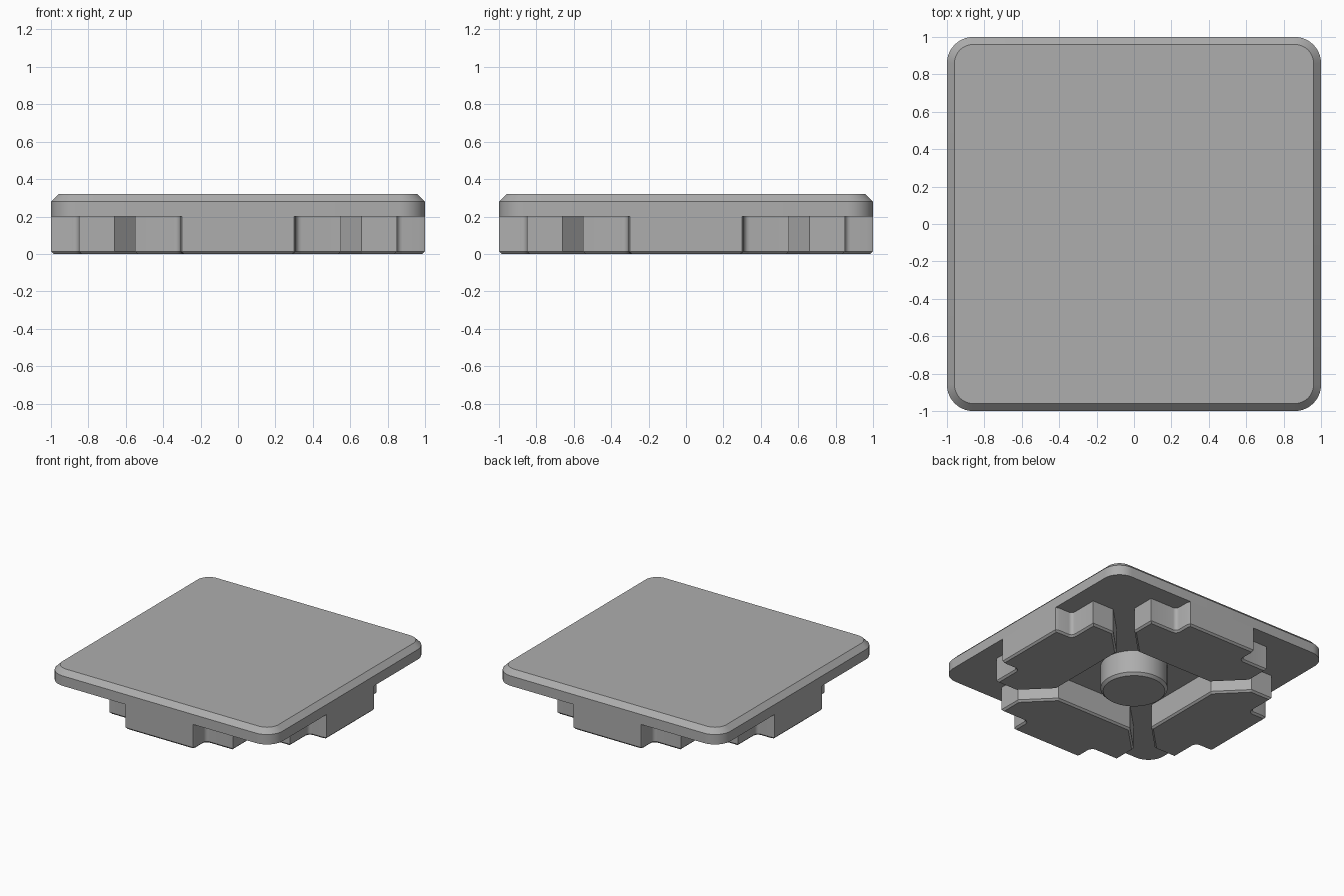
import bpy, bmesh, math
from mathutils import Matrix

if "Cube" in bpy.data.objects:
    bpy.data.objects.remove(bpy.data.objects["Cube"])

grey = bpy.data.materials.new("plain_grey")
grey.use_nodes = True
COLOUR = (0.42, 0.42, 0.42, 1)
grey.diffuse_color = COLOUR
grey.node_tree.nodes["Principled BSDF"].inputs["Base Color"].default_value = COLOUR


def prism(name, outline, bottom, top, chamfer, chamfer_top=False, turn=0):
    """Extrude an outline and chamfer the rim at its bottom or top."""
    bm = bmesh.new()
    face = bm.faces.new([bm.verts.new((x, y, bottom)) for x, y in outline])
    new = bmesh.ops.extrude_face_region(bm, geom=[face], use_keep_orig=True)["geom"]
    for v in new:
        if isinstance(v, bmesh.types.BMVert):
            v.co.z = top
    bmesh.ops.recalc_face_normals(bm, faces=bm.faces)
    level = top if chamfer_top else bottom
    rim = [e for e in bm.edges if all(abs(v.co.z - level) < 1e-5 for v in e.verts)]
    bmesh.ops.bevel(bm, geom=rim, offset=chamfer, segments=1, affect='EDGES')
    bmesh.ops.rotate(bm, verts=bm.verts, matrix=Matrix.Rotation(turn, 3, 'Z'))
    bmesh.ops.recalc_face_normals(bm, faces=bm.faces)
    mesh = bpy.data.meshes.new(name)
    bm.to_mesh(mesh)
    bm.free()
    mesh.materials.append(grey)
    obj = bpy.data.objects.new(name, mesh)
    bpy.context.collection.objects.link(obj)
    bpy.ops.object.select_all(action='DESELECT')
    obj.select_set(True)
    bpy.context.view_layer.objects.active = obj
    bpy.ops.object.shade_smooth_by_angle(angle=math.radians(25))
    return obj


def arc(cx, cy, r, start, end, steps):
    angles = [math.radians(start + (end - start) * i / steps) for i in range(steps + 1)]
    return [(cx + r * math.cos(a), cy + r * math.sin(a)) for a in angles]


# Cover plate with rounded corners and a chamfered top rim
R = 0.14
plate = []
for i, (sx, sy) in enumerate([(1, 1), (-1, 1), (-1, -1), (1, -1)]):
    plate += arc(sx * (1 - R), sy * (1 - R), R, 90 * i, 90 * i + 90, 10)
prism("cover_plate", plate, 0.2, 0.32, 0.04, chamfer_top=True)

# Round boss in the middle of the underside
prism("centre_boss", arc(0, 0, 0.245, 0, 352.5, 47), 0, 0.2, 0.02)

# Four feet: outer face, filleted notch, end, then the diagonal channel wall
half = [(0.30, -1), (0.31, -0.97)]
half += arc(0.34, -0.88, 0.03, 180, 90, 4)
half += [(0.55, -0.85), (0.55, -0.66), (0.34, -0.45)]
foot = half + [(-x, y) for x, y in reversed(half)]
for i, side in enumerate(["front", "left", "back", "right"]):
    prism(side + "_foot", foot, 0, 0.2, 0.014, turn=i * math.pi / 2)
